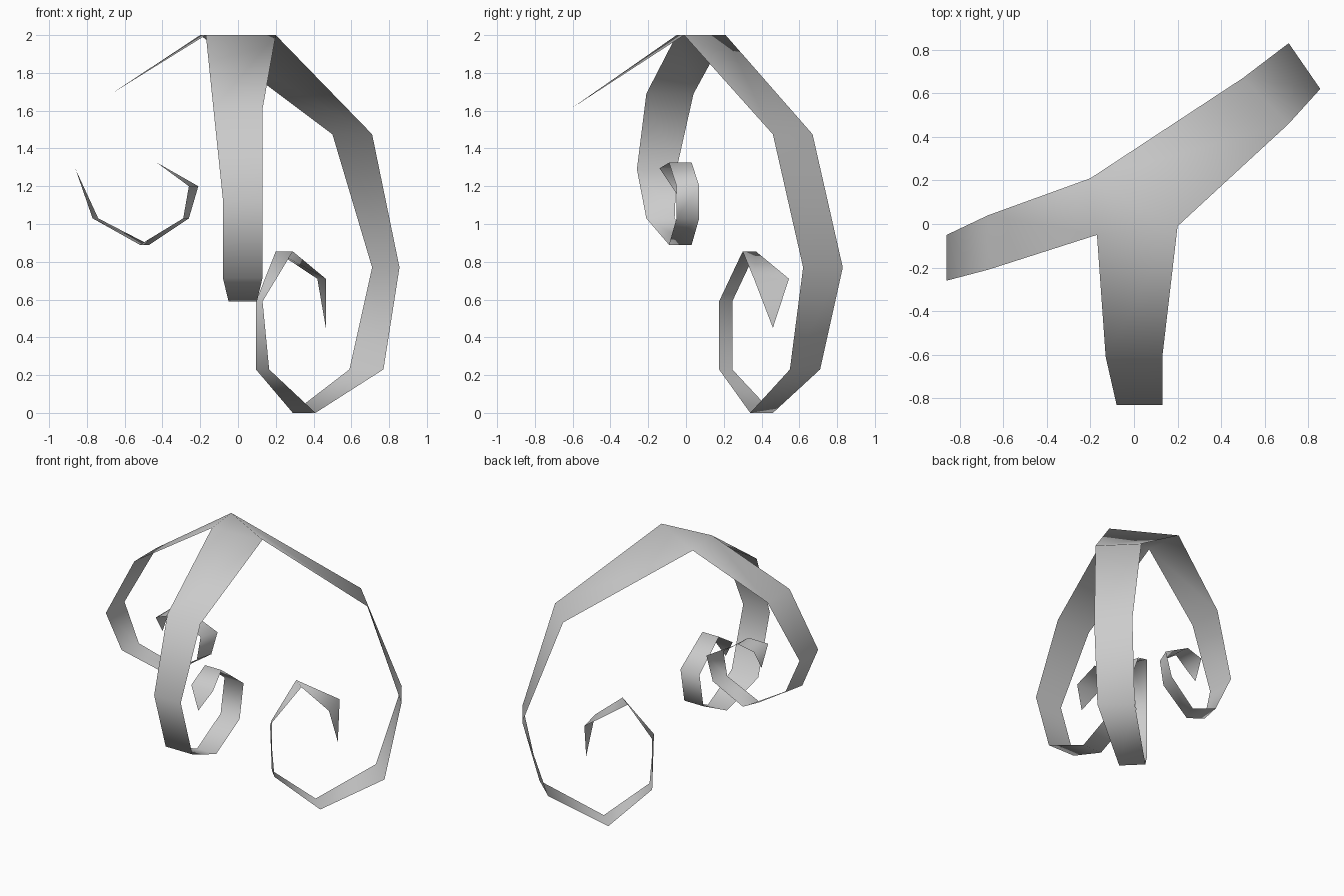
import bpy, bmesh

# Corners of the flat triangular hub at the top
HUB = [(-0.20, 0.21, 2.0), (-0.17, -0.05, 2.0), (0.20, -0.01, 2.0)]

# Each arm: cross-sections (x, y of one edge, x, y of the other edge, shared z)
RIGHT_ARM = [
    (0.71, 0.46, 0.50, 0.67, 1.475), (0.855, 0.62, 0.71, 0.83, 0.77),
    (0.77, 0.55, 0.59, 0.71, 0.23), (0.41, 0.34, 0.29, 0.46, 0.0),
    (0.165, 0.175, 0.095, 0.245, 0.23), (0.13, 0.175, 0.095, 0.245, 0.59),
    (0.29, 0.30, 0.20, 0.37, 0.855), (0.465, 0.36, 0.42, 0.545, 0.71),
]
LEFT_ARM = [
    (-0.67, 0.04, -0.67, -0.21, 1.69), (-0.86, -0.05, -0.86, -0.26, 1.29),
    (-0.74, -0.06, -0.77, -0.21, 1.03), (-0.47, 0.03, -0.52, -0.09, 0.89),
    (-0.26, 0.07, -0.29, -0.05, 1.03), (-0.21, 0.07, -0.26, -0.05, 1.20),
    (-0.43, 0.03, -0.43, -0.09, 1.325), (-0.55, 0.02, -0.55, -0.14, 1.295),
]
# The front arm lies in the y-z plane: (y, z, left x, right x)
FRONT_PROFILE = [
    (-0.61, 1.61, -0.13, 0.13), (-0.83, 1.13, -0.08, 0.13),
    (-0.70, 0.715, -0.08, 0.13), (-0.39, 0.59, -0.05, 0.10),
    (-0.11, 0.73, -0.06, 0.09), (-0.066, 0.97, -0.06, 0.09),
    (-0.30, 1.15, -0.05, 0.08), (-0.44, 1.06, -0.06, 0.11),
]
FRONT_ARM = [(l, y, r, y, z) for y, z, l, r in FRONT_PROFILE]


def add_arm(bm, start, sections, tip):
    """Curled ribbon from a hub edge, ending in a pointed triangle."""
    a, b = start
    for ax, ay, bx, by, z in sections:
        na, nb = bm.verts.new((ax, ay, z)), bm.verts.new((bx, by, z))
        bm.faces.new((b, a, na, nb))
        a, b = na, nb
    bm.faces.new((b, a, bm.verts.new(tip)))


bm = bmesh.new()
back, left, right = [bm.verts.new(p) for p in HUB]
bm.faces.new((back, left, right))
add_arm(bm, (right, back), RIGHT_ARM, (0.465, 0.46, 0.45))
add_arm(bm, (back, left), LEFT_ARM, (-0.56, -0.05, 1.16))
add_arm(bm, (left, right), FRONT_ARM, (0.03, -0.49, 0.92))
for f in bm.faces:
    f.smooth = True

mesh = bpy.data.meshes.new("curled_ribbon_arms")
bm.to_mesh(mesh)
bm.free()
bpy.context.collection.objects.link(bpy.data.objects.new("curled_ribbon_arms", mesh))
